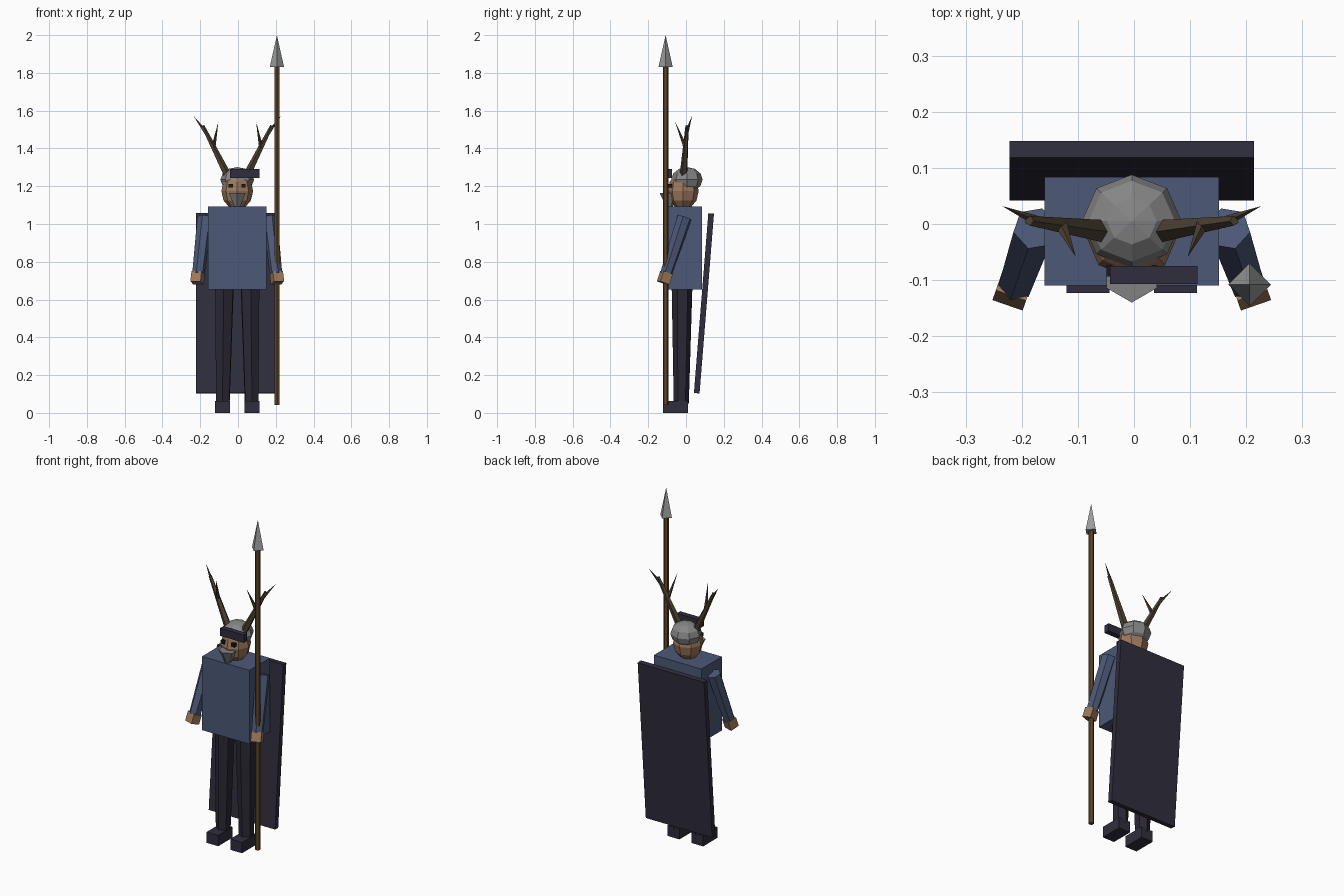
import bpy, bmesh, math
from mathutils import Vector, Matrix

if "Cube" in bpy.data.objects:
    bpy.data.objects.remove(bpy.data.objects["Cube"])

CX = -0.004  # body centre line


def mat(name, r, g, b):
    m = bpy.data.materials.new(name)
    m.diffuse_color = (r, g, b, 1)
    m.use_nodes = True
    m.node_tree.nodes["Principled BSDF"].inputs["Base Color"].default_value = m.diffuse_color
    return m


BLUE = mat("blue cloth", 0.072, 0.098, 0.185)
DARK = mat("dark cloth", 0.029, 0.027, 0.047)
TROUSER = mat("trouser cloth", 0.024, 0.021, 0.036)
SKIN = mat("skin", 0.34, 0.19, 0.105)
IRON = mat("helmet iron", 0.24, 0.24, 0.24)
BEARD = mat("grey beard", 0.22, 0.22, 0.22)
STEEL = mat("spear steel", 0.33, 0.34, 0.34)
ANTLER = mat("antler", 0.075, 0.054, 0.03)
WOOD = mat("wood", 0.12, 0.062, 0.02)
BLACK = mat("eye", 0.01, 0.009, 0.012)


def finish(name, bm, material):
    me = bpy.data.meshes.new(name)
    bmesh.ops.recalc_face_normals(bm, faces=bm.faces)
    bm.to_mesh(me)
    bm.free()
    me.materials.append(material)
    ob = bpy.data.objects.new(name, me)
    bpy.context.collection.objects.link(ob)
    return ob


def box(name, centre, size, material, rot=None):
    bm = bmesh.new()
    m = Matrix.Translation(centre)
    if rot is not None:
        m = m @ rot.to_matrix().to_4x4()
    bmesh.ops.create_cube(bm, size=1, matrix=m @ Matrix.Diagonal((*size, 1)))
    return finish(name, bm, material)


def rod(name, a, b, r1, r2, sides, material, spin=0.0):
    """Tapered prism from point a to point b."""
    a, b = Vector(a), Vector(b)
    d = b - a
    q = d.to_track_quat('Z', 'Y')
    m = Matrix.Translation((a + b) / 2) @ q.to_matrix().to_4x4() @ Matrix.Rotation(spin, 4, 'Z')
    bm = bmesh.new()
    bmesh.ops.create_cone(bm, cap_ends=True, segments=sides, radius1=r1,
                          radius2=r2, depth=d.length, matrix=m)
    bmesh.ops.remove_doubles(bm, verts=bm.verts, dist=1e-5)
    return finish(name, bm, material)


def ball(name, centre, radii, segs, rings, material):
    bm = bmesh.new()
    bmesh.ops.create_uvsphere(bm, u_segments=segs, v_segments=rings, radius=1,
                              matrix=Matrix.Translation(centre) @ Matrix.Diagonal((*radii, 1)))
    return finish(name, bm, material)


# Body and cape
box("tunic", (CX, -0.013, 0.873), (0.311, 0.193, 0.438), BLUE)
box("cape", (CX, 0.095, 0.58), (0.436, 0.03, 0.955), DARK,
    Matrix.Rotation(-0.08, 3, 'X').to_quaternion())

# Head, helmet, beard, loose brow plate
ball("head", (CX, -0.015, 1.175), (0.084, 0.082, 0.1), 8, 6, SKIN)
ball("helmet", (CX, 0.005, 1.235), (0.089, 0.083, 0.066), 8, 6, IRON)
rod("beard", (CX, -0.088, 1.165), (CX, -0.088, 1.055), 0.052, 0.0, 6, BEARD, math.pi / 6 * 0)
box("brow_plate", (0.035, -0.091, 1.267), (0.156, 0.032, 0.046), DARK)

for s, side in ((-1, "left"), (1, "right")):
    def P(x, y, z):
        return Vector((CX + s * x, y, z))

    box(side + "_eye", P(0.034, -0.084, 1.202), (0.022, 0.02, 0.02), BLACK)

    # Legs and boots
    rod(side + "_leg", P(0.076, -0.025, 0.05), P(0.068, -0.021, 0.67), 0.04, 0.055, 6, TROUSER)
    box(side + "_boot", P(0.078, -0.056, 0.032), (0.077, 0.134, 0.064), DARK)

    # Arms and hands
    shoulder, wrist = P(0.172, -0.008, 1.035), P(0.206, -0.106, 0.735)
    rod(side + "_arm", shoulder, wrist, 0.04, 0.033, 6, BLUE)
    box(side + "_hand", P(0.21, -0.112, 0.715), (0.057, 0.054, 0.057), SKIN,
        (wrist - shoulder).to_track_quat('Z', 'Y'))

    # Antlers: beam, outer tine, forward tine
    base, top = P(0.055, -0.012, 1.265), P(0.183, 0.006, 1.52)
    rod(side + "_antler_beam", base, top, 0.021, 0.009, 5, ANTLER)
    rod(side + "_antler_outer_tine", base.lerp(top, 0.85), P(0.231, 0.032, 1.572), 0.011, 0.0, 5, ANTLER)
    rod(side + "_antler_front_tine", base.lerp(top, 0.55), P(0.1, -0.058, 1.542), 0.012, 0.0, 5, ANTLER)

# Spear
rod("spear_shaft", (0.206, -0.108, 0.043), (0.206, -0.108, 1.84), 0.015, 0.015, 6, WOOD)
rod("spear_head", (0.206, -0.108, 1.83), (0.206, -0.108, 2.0), 0.038, 0.0, 4, STEEL)
